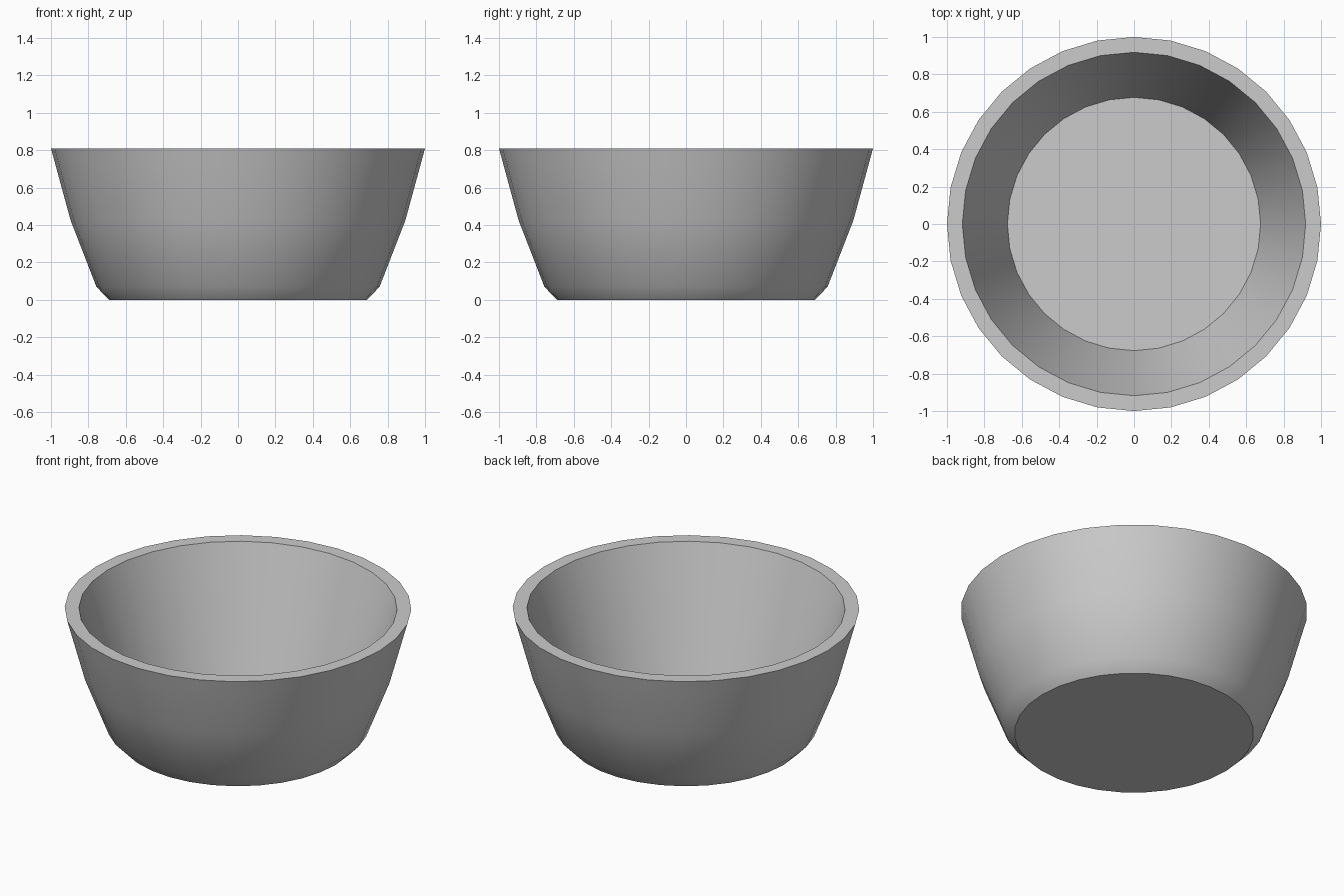
import bpy, bmesh, math

if "Cube" in bpy.data.objects:
    bpy.data.objects.remove(bpy.data.objects["Cube"])

SIDES = 32
# Bowl profile as (radius, height): outer wall going up, then over the rim to the inner floor
PROFILE = [(0.69, 0.0), (0.757, 0.07), (0.895, 0.425), (0.978, 0.73), (1.0, 0.81),
           (0.918, 0.81), (0.677, 0.04)]

bm = bmesh.new()
rings = [[bm.verts.new((r * math.cos(2 * math.pi * i / SIDES),
                        r * math.sin(2 * math.pi * i / SIDES), z))
          for i in range(SIDES)] for r, z in PROFILE]

# Walls and rim
for low, high in zip(rings, rings[1:]):
    for i in range(SIDES):
        j = (i + 1) % SIDES
        bm.faces.new((low[i], low[j], high[j], high[i]))

# Underside and inner floor
bm.faces.new(rings[0][::-1])
bm.faces.new(rings[-1])
bmesh.ops.recalc_face_normals(bm, faces=bm.faces)

mesh = bpy.data.meshes.new("bowl")
bm.to_mesh(mesh)
bm.free()
bowl = bpy.data.objects.new("bowl", mesh)
bpy.context.collection.objects.link(bowl)

# Smooth walls, crisp rim and base edges
bpy.context.view_layer.objects.active = bowl
bowl.select_set(True)
bpy.ops.object.shade_smooth_by_angle(angle=math.radians(30))
